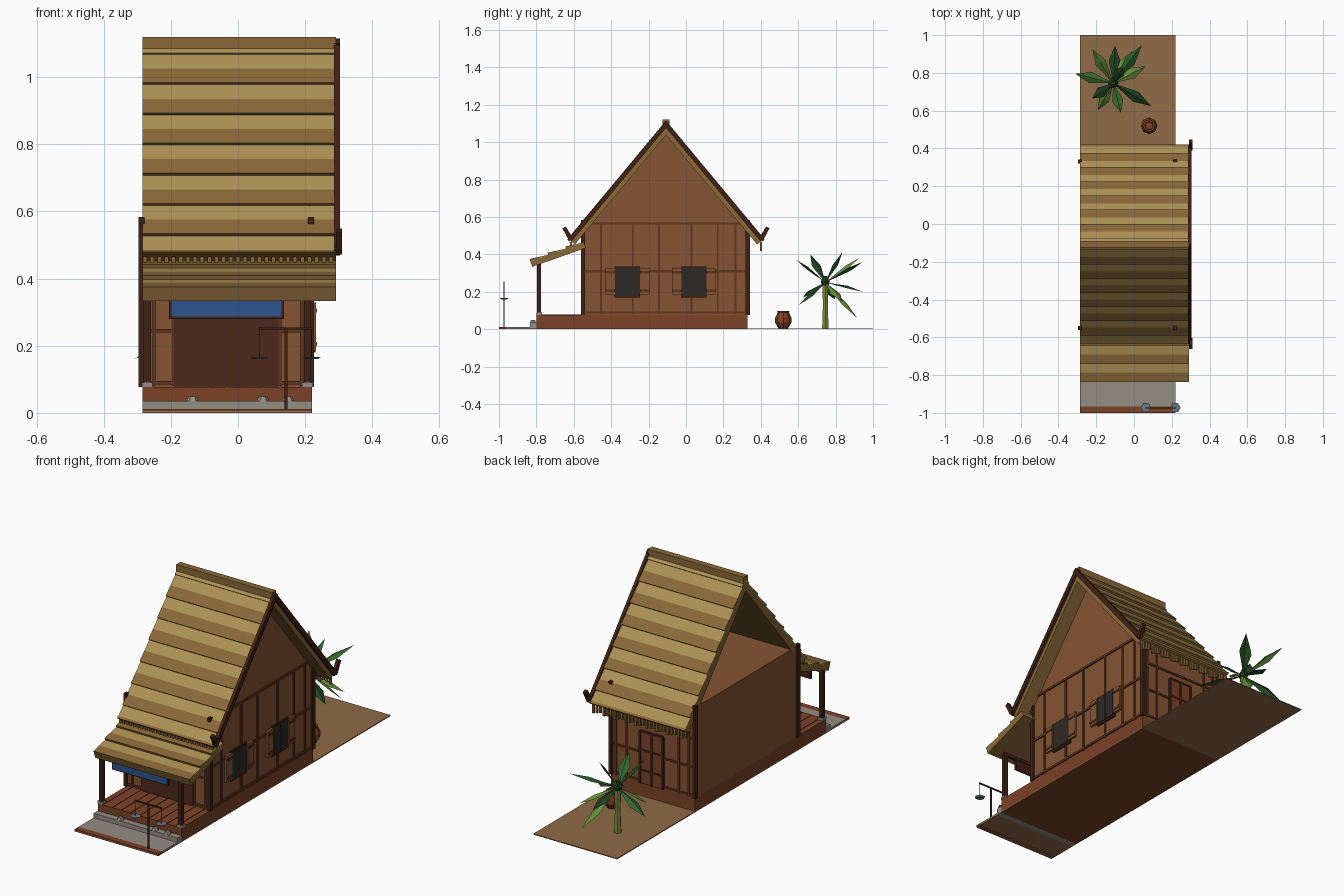
import bpy, bmesh, math
from mathutils import Vector

if "Cube" in bpy.data.objects:
    bpy.data.objects.remove(bpy.data.objects["Cube"])


def mat(name, r, g, b):
    m = bpy.data.materials.new(name)
    m.diffuse_color = [(c / 255) ** 2.2 for c in (r, g, b)] + [1]
    m.use_nodes = True
    m.node_tree.nodes["Principled BSDF"].inputs["Base Color"].default_value = m.diffuse_color
    return m


STRAW = mat("straw", 172, 144, 86)
STRAW_D = mat("dark_straw", 136, 104, 58)
WOOD = mat("wall_wood", 132, 84, 54)
DARK = mat("dark_wood", 66, 38, 27)
TRIM = mat("trim_wood", 96, 56, 36)
CLAY = mat("clay", 122, 68, 42)
HOLE = mat("opening", 76, 45, 34)
PANE = mat("pane", 48, 45, 45)
SOIL = mat("soil", 142, 106, 72)
STONE = mat("stone", 146, 140, 130)
BLUE = mat("blue", 48, 84, 140)
IRON = mat("iron", 105, 118, 130)
LEAF = [mat("leaf", 52, 100, 48), mat("light_leaf", 100, 145, 62), mat("deep_leaf", 36, 68, 38)]
TRUNK = mat("trunk", 128, 140, 62)


def mesh(name, verts, faces, m):
    me = bpy.data.meshes.new(name)
    me.from_pydata(verts, [], faces)
    bm = bmesh.new()
    bm.from_mesh(me)
    bmesh.ops.recalc_face_normals(bm, faces=bm.faces)
    bm.to_mesh(me)
    bm.free()
    me.materials.append(m)
    ob = bpy.data.objects.new(name, me)
    bpy.context.collection.objects.link(ob)
    return ob


def prism(name, pts, x0, x1, m):
    """Extrude a (y, z) profile from x0 to x1."""
    n = len(pts)
    v = [(x, y, z) for x in (x0, x1) for y, z in pts]
    f = [tuple(range(n)), tuple(range(n, 2 * n))]
    f += [(i, (i + 1) % n, n + (i + 1) % n, n + i) for i in range(n)]
    return mesh(name, v, f, m)


def box(name, x0, x1, y0, y1, z0, z1, m):
    return prism(name, [(y0, z0), (y1, z0), (y1, z1), (y0, z1)], x0, x1, m)


def bar(name, p, q, a0, a1, low, x0, x1, m):
    """Sloped slab from p to q in (y, z): tops lifted a0 and a1, underside at low."""
    p, q = Vector(p), Vector(q)
    d = (q - p).normalized()
    n = Vector((-d.y, d.x))
    if n.y < 0:
        n = -n
    return prism(name, [p + n * low, q + n * low, q + n * a1, p + n * a0], x0, x1, m)


def lathe(name, prof, sides, x, y, m):
    v, f = [], []
    for r, z in prof:
        for i in range(sides):
            a = 2 * math.pi * i / sides
            v.append((x + r * math.cos(a), y + r * math.sin(a), z))
    for k in range(len(prof) - 1):
        for i in range(sides):
            j = (i + 1) % sides
            f.append((k * sides + i, k * sides + j, (k + 1) * sides + j, (k + 1) * sides + i))
    f += [tuple(range(sides)), tuple(range(len(v) - sides, len(v)))]
    return mesh(name, v, f, m)


X0, X1 = -0.285, 0.22      # house sides
R1 = 0.292                 # roof overhang on the right
YF, YB, YC = -0.55, 0.33, -0.107

# Ground, pavement, kerb, step and raised base
box("ground", X0, X1, -1, 1, 0, 0.005, SOIL)
box("pavement", X0, X1, -0.965, -0.8, 0.004, 0.012, STONE)
box("kerb", X0, X1, -1, -0.965, 0.0, 0.012, CLAY)
box("stone_step", X0, X1, -0.835, -0.8, 0, 0.036, STONE)
box("base", X0, X1, -0.8, YB, 0, 0.077, CLAY)
for i in range(9):
    x = X0 + 0.03 + i * 0.055
    box("porch_board_gap", x, x + 0.003, -0.8, YF, 0.076, 0.0785, DARK)
for x in (-0.135, 0.075, 0.15):
    lathe("pebble", [(0.02, 0.034), (0.012, 0.049)], 6, x, -0.818, STONE)

# Walls with open left attic and right gable
box("house_walls", X0, X1 - 0.004, YF, YB, 0.077, 0.57, WOOD)
prism("gable", [(YF, 0.57), (YB, 0.57), (YC, 1.06)], X1 - 0.012, X1 - 0.004, WOOD)
for x in (X0, X1):
    for y in (YF, YB):
        box("corner_post", x - 0.011, x + 0.007, y - 0.011, y + 0.011, 0.077, 0.583, DARK)

# Right wall rails, battens, windows with shutters
for z in (0.09, 0.31, 0.565):
    box("side_rail", X1 - 0.005, X1 + 0.003, YF, YB, z - 0.006, z + 0.006, TRIM)
for y in (-0.455, -0.285, -0.145, 0.03, 0.17, 0.265):
    box("side_batten", X1 - 0.005, X1 + 0.002, y - 0.005, y + 0.005, 0.08, 0.57, TRIM)
for y in (-0.313, 0.042):
    box("window_frame", X1 - 0.005, X1 + 0.006, y - 0.068, y + 0.068, 0.17, 0.335, DARK)
    box("window_pane", X1, X1 + 0.009, y - 0.06, y + 0.06, 0.18, 0.327, PANE)
    box("window_bar", X1, X1 + 0.011, y - 0.003, y + 0.003, 0.18, 0.327, DARK)
    for s in (-1, 1):
        c = y + s * 0.092
        box("shutter", X1, X1 + 0.012, c - 0.025, c + 0.025, 0.185, 0.328, WOOD)
        for z in (0.205, 0.305):
            box("shutter_rail", X1, X1 + 0.016, c - 0.025, c + 0.025, z - 0.006, z + 0.006, TRIM)

# Front and back wall framing
for y, s in ((YF, -1), (YB, 1)):
    a, b = sorted((y, y + s * 0.006))
    for z in (0.09, 0.245, 0.40):
        box("end_rail", X0, X1, a, b, z - 0.005, z + 0.005, TRIM)
    for x in (-0.25, -0.19, 0.125, 0.19):
        box("end_batten", x - 0.005, x + 0.005, a, b, 0.08, 0.56, TRIM)
box("front_opening", -0.19, 0.12, YF - 0.008, YF, 0.078, 0.34, HOLE)
box("back_door", -0.095, 0.04, YB, YB + 0.009, 0.078, 0.36, CLAY)
for x in (-0.095, -0.028, 0.04):
    box("door_stile", x - 0.006, x + 0.006, YB, YB + 0.013, 0.078, 0.36, DARK)
for z in (0.15, 0.26, 0.36):
    box("door_rail", -0.095, 0.04, YB, YB + 0.012, z - 0.005, z + 0.005, DARK)

# Main roof: slab, stepped thatch courses, fringe, barge boards and horns on each slope
TOP, EAVE, HALF = 1.095, 0.476, 0.515
zs = [1.066 - 0.045 * i for i in range(14)] + [EAVE - 0.005]
for s in (-1, 1):
    def at(z, s=s):
        return (YC + s * (TOP - z) * HALF / (TOP - EAVE), z)
    bar("roof_slab", at(TOP), at(EAVE), 0, 0, -0.036, X0, R1, STRAW_D)
    bar("ridge_course", at(TOP), at(1.066), 0.004, 0.01, -0.002, X0, R1, STRAW)
    for i in range(len(zs) - 1):
        lift = 0.002 + 0.005 * (i % 2)
        bar("thatch_course", at(zs[i]), at(zs[i + 1]), lift, lift + 0.005, -0.002,
            X0, R1, STRAW_D if i % 2 else STRAW)
    ye = at(EAVE)[0] - s * 0.008
    for i in range(27):
        x = X0 + 0.008 + i * 0.0213
        drop = 0.033 + 0.012 * ((i * 7) % 3) / 2
        box("eave_fringe", x - 0.006, x + 0.006, ye - 0.005, ye + 0.005,
            EAVE - drop - 0.012, EAVE - 0.01, STRAW_D)
    bar("barge_board", at(TOP + 0.012), at(EAVE), 0.013, 0.013, -0.012, R1 - 0.006, R1 + 0.012, DARK)
    bar("eave_horn", (ye, 0.478), (ye + s * 0.036, 0.545), 0.012, 0.009, -0.012, R1, R1 + 0.018, DARK)
box("ridge_cap", X0, R1, YC - 0.018, YC + 0.018, 1.083, 1.12, STRAW_D)

# Porch roof, posts and hanging board
P, Q = Vector((-0.545, 0.463)), Vector((-0.832, 0.362))
bar("porch_roof", P, Q, 0, 0, -0.03, X0, R1, STRAW_D)
for i in range(6):
    lift = 0.002 + 0.006 * (i % 2)
    bar("porch_course", P.lerp(Q, i / 6), P.lerp(Q, (i + 1) / 6), lift, lift + 0.006, -0.002,
        X0, R1, STRAW_D if i % 2 else STRAW)
for x in (-0.27, 0.207):
    box("porch_post", x - 0.011, x + 0.011, -0.797, -0.775, 0.077, 0.36, DARK)
    box("post_stone", x - 0.016, x + 0.016, -0.8, -0.77, 0.077, 0.09, STONE)
box("porch_beam", X0, X1, -0.793, -0.777, 0.335, 0.352, DARK)
box("board_frame", -0.205, 0.137, -0.792, -0.78, 0.28, 0.345, DARK)
box("blue_board", -0.198, 0.13, -0.796, -0.786, 0.287, 0.34, BLUE)

# Small balance scale by the kerb
box("scale_pole", 0.138, 0.148, -0.977, -0.971, 0.01, 0.25, DARK)
box("scale_beam", 0.06, 0.222, -0.977, -0.971, 0.248, 0.255, DARK)
for x in (0.063, 0.219):
    lathe("scale_pan", [(0.018, 0.16), (0.028, 0.167)], 6, x, -0.972, IRON)
    box("scale_cord", x - 0.001, x + 0.001, -0.975, -0.973, 0.167, 0.25, DARK)

# Clay jar and palm behind the house
lathe("clay_jar", [(0.026, 0.005), (0.044, 0.035), (0.044, 0.06), (0.03, 0.09), (0.033, 0.097),
                   (0.022, 0.097), (0.02, 0.07)], 8, 0.08, 0.52, CLAY)
PX, PY, PZ = -0.11, 0.745, 0.25
lathe("palm_trunk", [(0.02, 0), (0.015, 0.13), (0.019, 0.26)], 6, PX, PY, TRUNK)
lathe("palm_crown", [(0.02, 0.235), (0.028, 0.255), (0.01, 0.285)], 6, PX, PY, LEAF[2])
tips = [(-0.2, 0.05, 0.16), (-0.11, 0.18, 0.38), (0.01, 0.2, 0.2), (0.15, 0.2, 0.36),
        (0.17, 0.09, 0.15), (0.2, -0.12, 0.17), (0.04, -0.155, 0.37), (-0.08, -0.14, 0.13),
        (-0.11, -0.08, 0.40), (0.05, 0.09, 0.41), (0.1, 0.17, 0.06)]
for i, (dx, dy, z) in enumerate(tips):
    root, tip = Vector((PX, PY, PZ)), Vector((PX + dx, PY + dy, z))
    mid = root.lerp(tip, 0.6) + Vector((0, 0, 0.012))
    side = Vector((-dy, dx, 0)).normalized() * 0.03
    drop = Vector((0, 0, -0.014))
    mesh("palm_leaf", [root, mid + side + drop, tip, mid - side + drop, mid],
         [(0, 4, 1), (1, 4, 2), (0, 3, 4), (3, 2, 4)], LEAF[i % 3])
